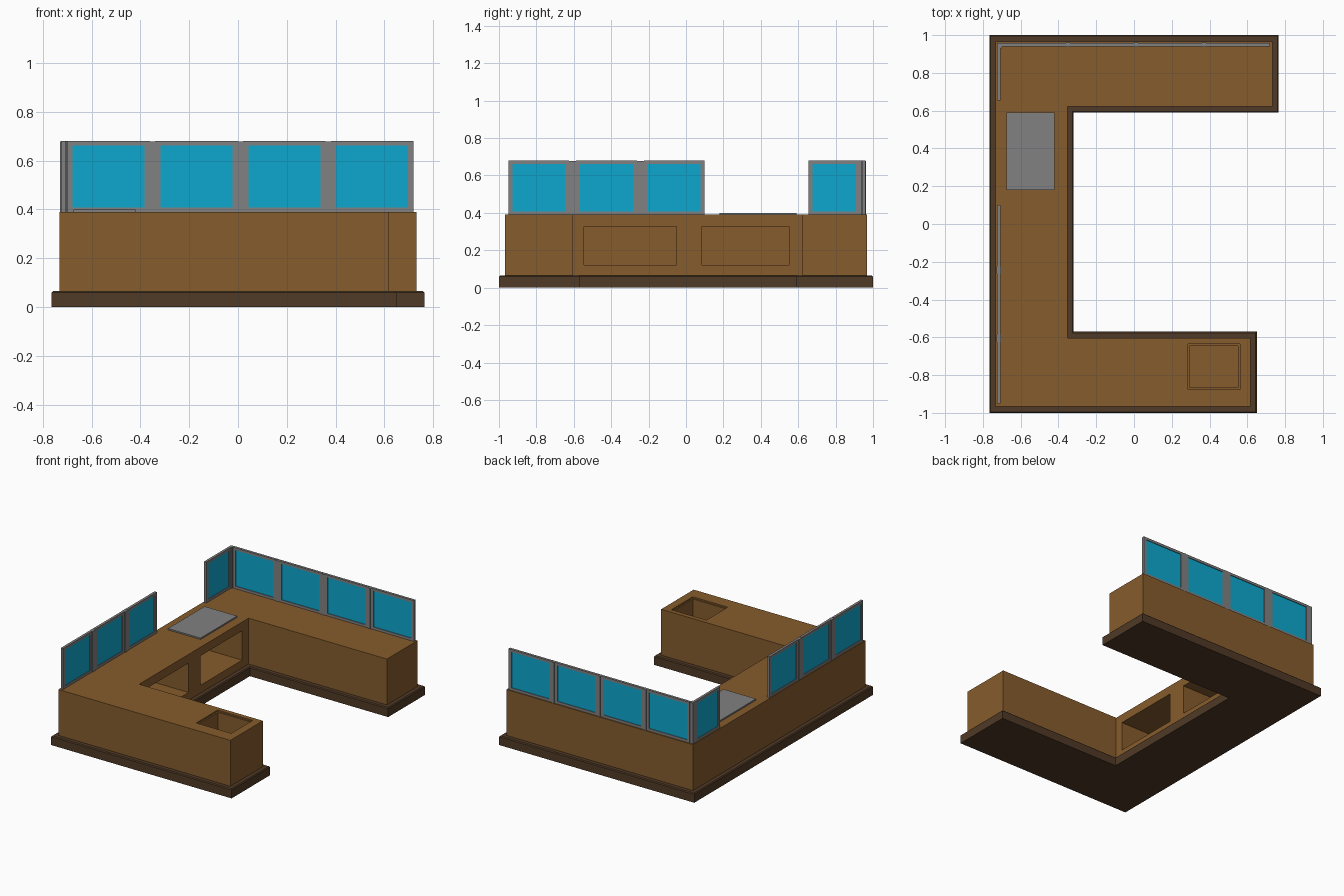
import bpy, bmesh

cube = bpy.data.objects.get("Cube")
if cube:
    bpy.data.objects.remove(cube, do_unlink=True)


def material(name, rgb):
    m = bpy.data.materials.new(name)
    m.use_nodes = True
    m.diffuse_color = (*rgb, 1)
    m.node_tree.nodes["Principled BSDF"].inputs["Base Color"].default_value = (*rgb, 1)
    return m


WOOD = material("warm_wood", (0.24, 0.107, 0.026))
PLINTH = material("dark_wood", (0.08, 0.042, 0.019))
METAL = material("grey_metal", (0.22, 0.22, 0.22))
GLASS = material("blue_glass", (0.004, 0.39, 0.62))


def finish(name, bm, mat):
    bmesh.ops.recalc_face_normals(bm, faces=bm.faces)
    mesh = bpy.data.meshes.new(name)
    bm.to_mesh(mesh)
    bm.free()
    mesh.materials.append(mat)
    obj = bpy.data.objects.new(name, mesh)
    bpy.context.scene.collection.objects.link(obj)
    return obj


def add_box(bm, x, y, z):
    verts = bmesh.ops.create_cube(bm, size=1)["verts"]
    for v in verts:
        v.co = [r[0] if c < 0 else r[1] for c, r in zip(v.co, (x, y, z))]


def box(name, x, y, z, mat):
    bm = bmesh.new()
    add_box(bm, x, y, z)
    return finish(name, bm, mat)


def c_shape(name, inset, z0, z1, mat, chamfer=0):
    """Extruded C-shaped footprint, shrunk on every side by inset."""
    i = inset
    left, front, back = -0.765 + i, -1 + i, 1 - i
    inner, front_in, back_in = -0.32 - i, -0.57 - i, 0.59 + i
    front_end, back_end = 0.65 - i, 0.765 - i
    outline = [(left, front), (front_end, front), (front_end, front_in),
               (inner, front_in), (inner, back_in), (back_end, back_in),
               (back_end, back), (left, back)]
    bm = bmesh.new()
    face = bm.faces.new([bm.verts.new((x, y, z0)) for x, y in outline])
    top = bmesh.ops.extrude_face_region(bm, geom=[face])["geom"]
    for v in top:
        if isinstance(v, bmesh.types.BMVert):
            v.co.z = z1
    if chamfer:
        rim = [e for e in bm.edges if all(v.co.z == e.verts[0].co.z > z0 for v in e.verts)]
        bmesh.ops.bevel(bm, geom=rim, offset=chamfer, segments=1, affect='EDGES')
    return finish(name, bm, mat)


def carve(obj, x, y, z):
    """Cut a box-shaped recess out of obj."""
    cutter = box("recess_cutter", x, y, z, WOOD)
    cutter.hide_render = True
    mod = obj.modifiers.new("recess", 'BOOLEAN')
    mod.operation = 'DIFFERENCE'
    mod.solver = 'EXACT'
    mod.object = cutter
    graph = bpy.context.evaluated_depsgraph_get()
    mesh = bpy.data.meshes.new_from_object(obj.evaluated_get(graph))
    obj.modifiers.clear()
    obj.data = mesh
    bpy.data.objects.remove(cutter, do_unlink=True)


# Plinth and counter body
c_shape("plinth", 0, 0, 0.065, PLINTH, 0.006)
counter = c_shape("counter", 0.033, 0.06, 0.39, WOOD)

# Two open shelves in the inner face, and a stepped bin well in the front arm
for y in ((-0.545, -0.05), (0.085, 0.55)):
    carve(counter, (-0.65, -0.3), y, (0.12, 0.328))
carve(counter, (0.285, 0.56), (-0.875, -0.635), (0.38, 0.45))
carve(counter, (0.295, 0.55), (-0.865, -0.645), (0.15, 0.45))

# Serving plate
box("counter_plate", (-0.675, -0.42), (0.18, 0.59), (0.385, 0.4), METAL)

# Glazed screens: panels run along one axis, with thin posts between them
LOW, HIGH, BORDER = 0.39, 0.68, 0.022


def screen(name, along_x, centre, panels, posts):
    def place(bm, span, depth, z):
        across = (centre - depth / 2, centre + depth / 2)
        add_box(bm, *((span, across) if along_x else (across, span)), z)

    frame, glass = bmesh.new(), bmesh.new()
    for a, b in panels:
        for side in ((a, a + BORDER), (b - BORDER, b)):
            place(frame, side, 0.018, (LOW, HIGH))
        for rail in ((LOW, LOW + BORDER * 0.8), (HIGH - BORDER * 0.8, HIGH)):
            place(frame, (a + BORDER, b - BORDER), 0.018, rail)
        place(glass, (a + BORDER, b - BORDER), 0.008, (LOW + 0.01, HIGH - 0.01))
    for a, b in posts:
        place(frame, (a, b), 0.026, (LOW, HIGH - 0.002))
    finish(name + "_frame", frame, METAL)
    finish(name + "_glass", glass, GLASS)


def run(start, width, gap, count):
    return [(start + k * (width + gap), start + k * (width + gap) + width) for k in range(count)]


def between(panels):
    return [(a[1], b[0]) for a, b in zip(panels, panels[1:])]


back = run(-0.7, 0.339, 0.0213, 4)
side = run(-0.95, 0.325, 0.0375, 3)
screen("back_screen", True, 0.95, back, between(back))
screen("side_screen", False, -0.716, side, between(side))
screen("corner_screen", False, -0.716, [(0.655, 0.93)], [])
box("corner_post", (-0.725, -0.7), (0.93, 0.957), (LOW, HIGH), METAL)
